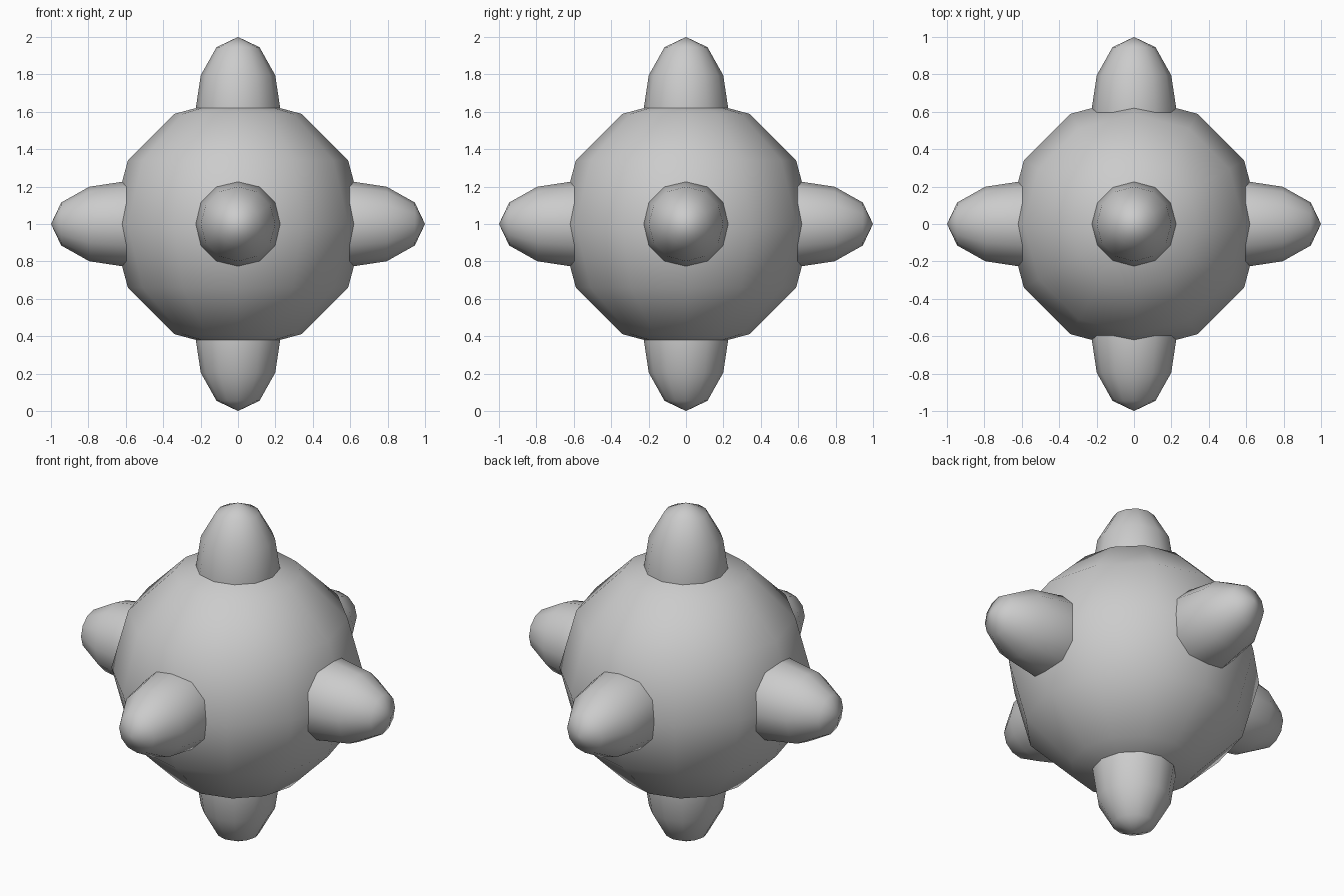
import bpy
from math import pi
from mathutils import Vector

cube = bpy.data.objects.get("Cube")
if cube:
    bpy.data.objects.remove(cube, do_unlink=True)

# Single grey finish
grey = bpy.data.materials.new("plain_grey")
grey.use_nodes = True
colour = (0.6, 0.6, 0.6, 1)
grey.diffuse_color = colour
grey.node_tree.nodes["Principled BSDF"].inputs["Base Color"].default_value = colour

CENTRE = Vector((0, 0, 1))
CORE_RADIUS = 0.68
KNOB_RADIUS, KNOB_LENGTH = 0.23, 0.41
KNOB_OFFSET = 1 - KNOB_LENGTH


def ball(name, location, scale, rotation=(0, 0, 0)):
    """Coarse smooth-shaded ball, stretched by scale along its own axes."""
    bpy.ops.mesh.primitive_uv_sphere_add(
        segments=12, ring_count=6, radius=1, location=location, rotation=rotation)
    obj = bpy.context.object
    obj.name = name
    obj.scale = scale
    obj.data.materials.append(grey)
    bpy.ops.object.shade_smooth()
    return obj


# Round body
ball("core", CENTRE, (CORE_RADIUS,) * 3)

# Six stretched knobs, one along each axis direction, poles pointing outward
knobs = {
    "top_knob": ((0, 0, 1), (0, 0, 0)),
    "bottom_knob": ((0, 0, -1), (pi, 0, 0)),
    "left_knob": ((1, 0, 0), (0, pi / 2, 0)),
    "right_knob": ((-1, 0, 0), (0, -pi / 2, 0)),
    "front_knob": ((0, -1, 0), (pi / 2, 0, 0)),
    "back_knob": ((0, 1, 0), (-pi / 2, 0, 0)),
}
for name, (direction, rotation) in knobs.items():
    ball(name, CENTRE + Vector(direction) * KNOB_OFFSET,
         (KNOB_RADIUS, KNOB_RADIUS, KNOB_LENGTH), rotation)
